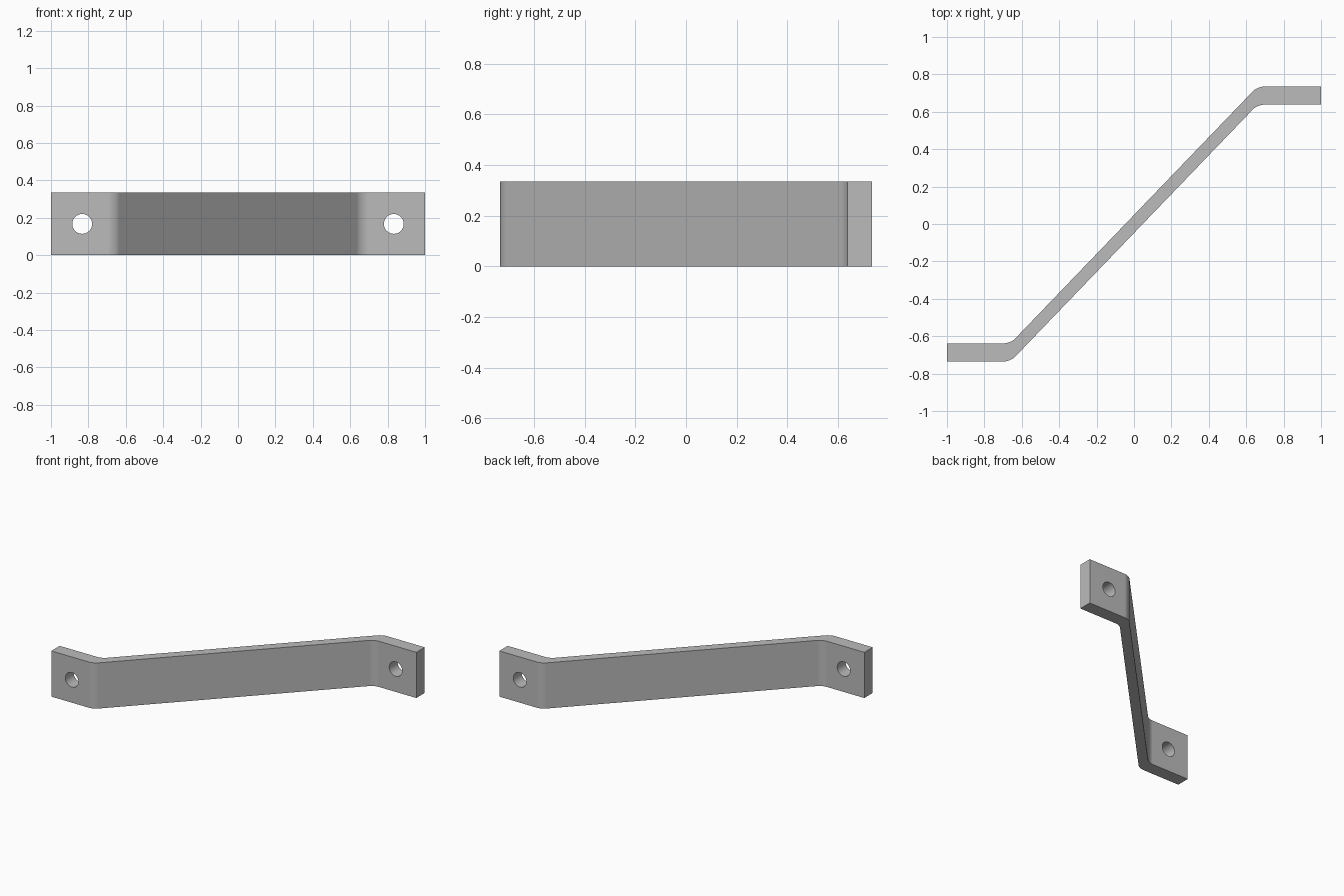
import bpy
import bmesh
import math

if "Cube" in bpy.data.objects:
    bpy.data.objects.remove(bpy.data.objects["Cube"], do_unlink=True)

HEIGHT = 0.335
END_X, BEND_X = 1.0, 0.66
INNER_Y, OUTER_Y = 0.638, 0.735
HOLE_X, HOLE_R = 0.833, 0.053

# Plain grey metal
grey = bpy.data.materials.new("grey metal")
grey.use_nodes = True
colour = (0.5, 0.5, 0.5, 1)
grey.diffuse_color = colour
grey.node_tree.nodes["Principled BSDF"].inputs["Base Color"].default_value = colour

# Z-shaped strip: half the outline, the other half by half-turn symmetry
half = [(-BEND_X, -OUTER_Y), (BEND_X, INNER_Y), (END_X, INNER_Y), (END_X, OUTER_Y)]
outline = half + [(-x, -y) for x, y in half]
bm = bmesh.new()
base = bm.faces.new([bm.verts.new((x, y, 0)) for x, y in outline])
raised = bmesh.ops.extrude_face_region(bm, geom=[base])["geom"]
bmesh.ops.translate(bm, vec=(0, 0, HEIGHT),
                    verts=[v for v in raised if isinstance(v, bmesh.types.BMVert)])

# Rounded bends
bends = [e for e in bm.edges
         if all(abs(abs(v.co.x) - BEND_X) < 0.001 for v in e.verts)
         and abs(e.verts[0].co.z - e.verts[1].co.z) > 0.1]
bmesh.ops.bevel(bm, geom=bends, offset=0.035, offset_type='OFFSET',
                segments=6, profile=0.5, affect='EDGES')
bmesh.ops.recalc_face_normals(bm, faces=bm.faces[:])
mesh = bpy.data.meshes.new("bracket")
bm.to_mesh(mesh)
bm.free()
bracket = bpy.data.objects.new("bracket", mesh)
bpy.context.collection.objects.link(bracket)
mesh.materials.append(grey)


def drill(side):
    """Cut a screw hole through one end tab."""
    y = side * (INNER_Y + OUTER_Y) / 2
    bpy.ops.mesh.primitive_cylinder_add(
        vertices=40, radius=HOLE_R, depth=0.3,
        location=(side * HOLE_X, y, HEIGHT / 2), rotation=(math.pi / 2, 0, 0))
    cutter = bpy.context.object
    cutter.name = "hole_cutter"
    cutter.hide_render = True
    cutter.data.materials.append(grey)
    bpy.context.view_layer.objects.active = bracket
    cut = bracket.modifiers.new("screw hole", 'BOOLEAN')
    cut.operation = 'DIFFERENCE'
    cut.solver = 'EXACT'
    cut.object = cutter
    bpy.ops.object.modifier_apply(modifier=cut.name)
    bpy.data.objects.remove(cutter, do_unlink=True)


for side in (-1, 1):
    drill(side)

# Smooth bends and holes, crisp edges, flat plates
bpy.ops.object.select_all(action='DESELECT')
bracket.select_set(True)
bpy.context.view_layer.objects.active = bracket
bpy.ops.object.shade_smooth_by_angle(angle=math.radians(30))
normals = bracket.modifiers.new("flat plates", 'WEIGHTED_NORMAL')
normals.keep_sharp = True
